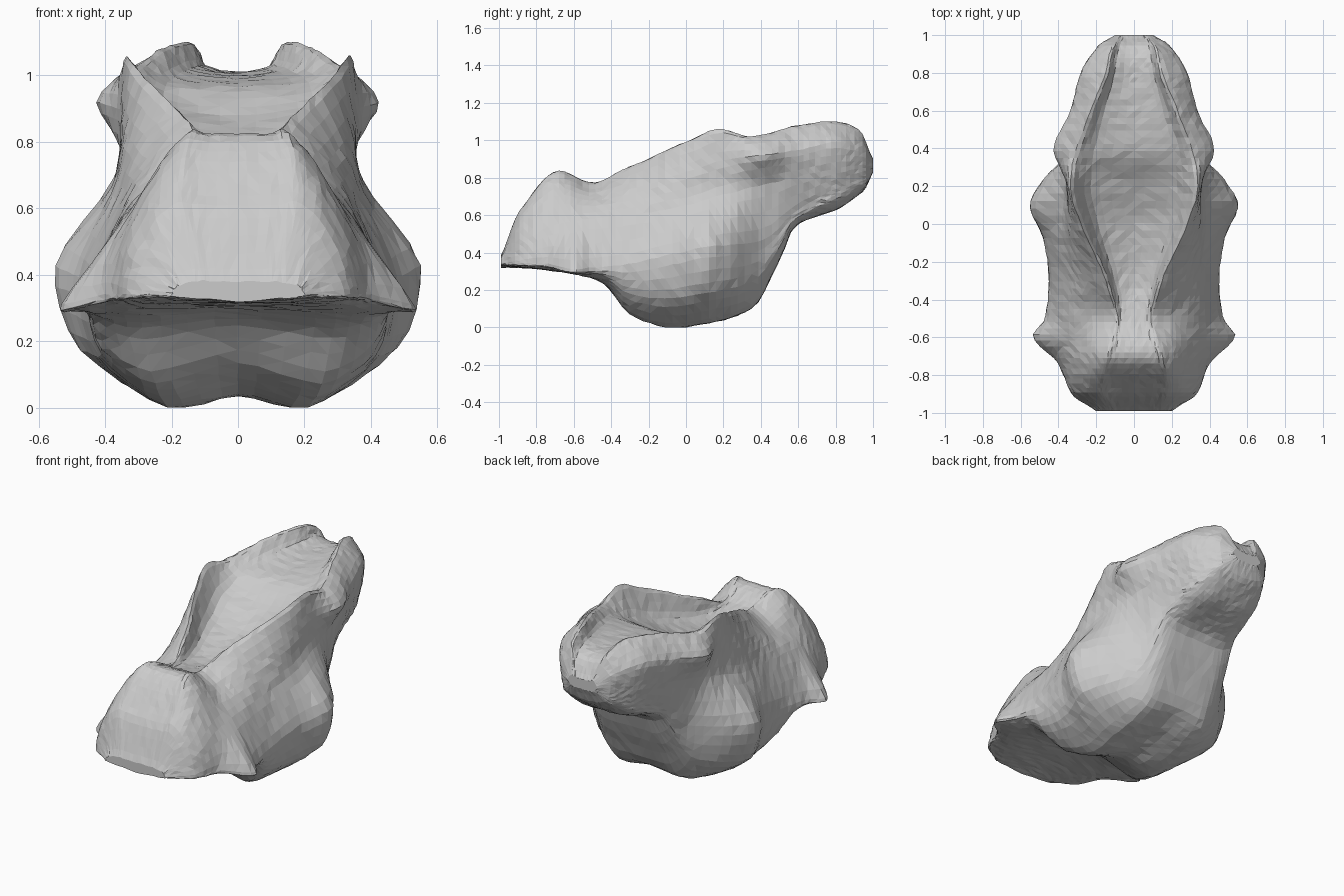
import bpy, bmesh, math, random
from mathutils import Vector

if "Cube" in bpy.data.objects:
    bpy.data.objects.remove(bpy.data.objects["Cube"])

random.seed(4)


def rail(*keys):
    """Smooth guide curve: keys are (y, x, z); returns a function y -> (x, z)."""
    def slope(i, c):
        a, b = keys[max(i - 1, 0)], keys[min(i + 1, len(keys) - 1)]
        return (b[c] - a[c]) / (b[0] - a[0])

    def at(y):
        i = 0
        while i < len(keys) - 2 and y > keys[i + 1][0]:
            i += 1
        a, b = keys[i], keys[i + 1]
        h = b[0] - a[0]
        t = min(max((y - a[0]) / h, 0), 1)
        out = []
        for c in (1, 2):
            m0, m1 = slope(i, c) * h * 0.8, slope(i + 1, c) * h * 0.8
            out.append((2*t**3 - 3*t*t + 1) * a[c] + (t**3 - 2*t*t + t) * m0
                       + (3*t*t - 2*t**3) * b[c] + (t**3 - t*t) * m1)
        return Vector(out)
    return at


# Guide rails from the underside round to the top
keel = rail((-.99, 0, .32), (-.7, 0, .31), (-.45, 0, .27), (-.28, 0, .12), (-.1, 0, .04),
            (.1, 0, .05), (.38, 0, .14), (.5, 0, .36), (.58, 0, .54), (.8, 0, .63), (.95, 0, .73), (1, 0, .83))
lobe = rail((-.99, .15, .33), (-.7, .28, .30), (-.45, .29, .24), (-.3, .25, .07), (-.1, .21, 0),
            (.1, .22, .02), (.36, .2, .11), (.5, .18, .36), (.58, .16, .54), (.8, .13, .63), (.95, .09, .74), (1, .05, .83))
flange = rail((-.99, .2, .34), (-.9, .33, .34), (-.74, .4, .34), (-.6, .53, .31), (-.5, .47, .32), (-.3, .45, .34),
              (-.08, .48, .39), (.1, .55, .43), (.22, .49, .44), (.42, .31, .47), (.6, .26, .63), (.8, .24, .74), (.95, .17, .8), (1, .08, .84))
waist = rail((-.99, .19, .36), (-.88, .32, .45), (-.7, .34, .55), (-.3, .35, .6), (0, .38, .65),
             (.2, .365, .71), (.45, .33, .77), (.8, .27, .85), (.95, .18, .87), (1, .1, .86))
shoulder = rail((-.99, .17, .37), (-.88, .25, .58), (-.7, .23, .74), (-.5, .22, .7), (-.3, .27, .74),
                (0, .34, .83), (.22, .36, .9), (.4, .425, .92), (.6, .335, .95), (.8, .275, .99), (.95, .18, .95), (1, .09, .88))
rim = rail((-.99, .12, .38), (-.89, .18, .62), (-.7, .15, .83), (-.5, .1, .77), (-.3, .15, .86),
           (0, .28, .99), (.17, .335, 1.06), (.35, .32, 1.02), (.6, .23, 1.08), (.8, .15, 1.1), (.93, .12, 1.05), (1, .07, .9))
crest = rail((-.99, 0, .38), (-.89, 0, .61), (-.7, 0, .82), (-.5, 0, .76), (-.3, 0, .73),
             (0, 0, .78), (.2, 0, .86), (.4, 0, .97), (.8, 0, 1.01), (.93, 0, .99), (1, 0, .89))


def section(y, steps=4):
    """Closed mirrored cross-section at y."""
    k, l, f, w, s, r, c = [g(y) for g in (keel, lobe, flange, waist, shoulder, rim, crest)]
    bilge = Vector((.2 * l.x + .8 * f.x, .6 * l.y + .4 * f.y))
    inner = Vector((.68 * r.x, c.y + .22 * (r.y - c.y)))
    half = [k, l, bilge, f, w, s, r, inner, c]
    pts = half + [Vector((-p.x, p.y)) for p in reversed(half[1:-1])]
    n, ring = len(pts), []
    for i in range(n):
        a, b, d, e = (pts[(i + j) % n] for j in (-1, 0, 1, 2))
        for q in range(steps):
            t = q / steps
            m0, m1 = (d - a) * .4, (e - b) * .4
            ring.append((2*t**3 - 3*t*t + 1) * b + (t**3 - 2*t*t + t) * m0
                        + (3*t*t - 2*t**3) * d + (t**3 - t*t) * m1)
    return ring


# Loft the body, with stations packed closer together at both ends
bm = bmesh.new()
rings = []
COUNT = 64
for i in range(COUNT + 1):
    u = 2 * i / COUNT - 1
    y = .005 + .995 * (.55 * u + .45 * math.sin(u * math.pi / 2))
    jit = lambda: random.uniform(-.003, .003)
    rings.append([bm.verts.new((p.x + jit(), y, max(p.y + jit(), 0))) for p in section(y)])
for a, b in zip(rings, rings[1:]):
    for j in range(len(a)):
        k = (j + 1) % len(a)
        bm.faces.new((a[j], a[k], b[k], b[j]))

# Close both ends
for ring in (rings[0], rings[-1]):
    mid = bm.verts.new(sum((v.co for v in ring), Vector()) / len(ring))
    for j in range(len(ring)):
        bm.faces.new((ring[j], ring[(j + 1) % len(ring)], mid))
bmesh.ops.triangulate(bm, faces=bm.faces[:])
bmesh.ops.recalc_face_normals(bm, faces=bm.faces[:])

mesh = bpy.data.meshes.new("hollow_body")
bm.to_mesh(mesh)
bm.free()
body = bpy.data.objects.new("hollow_body", mesh)
bpy.context.collection.objects.link(body)
